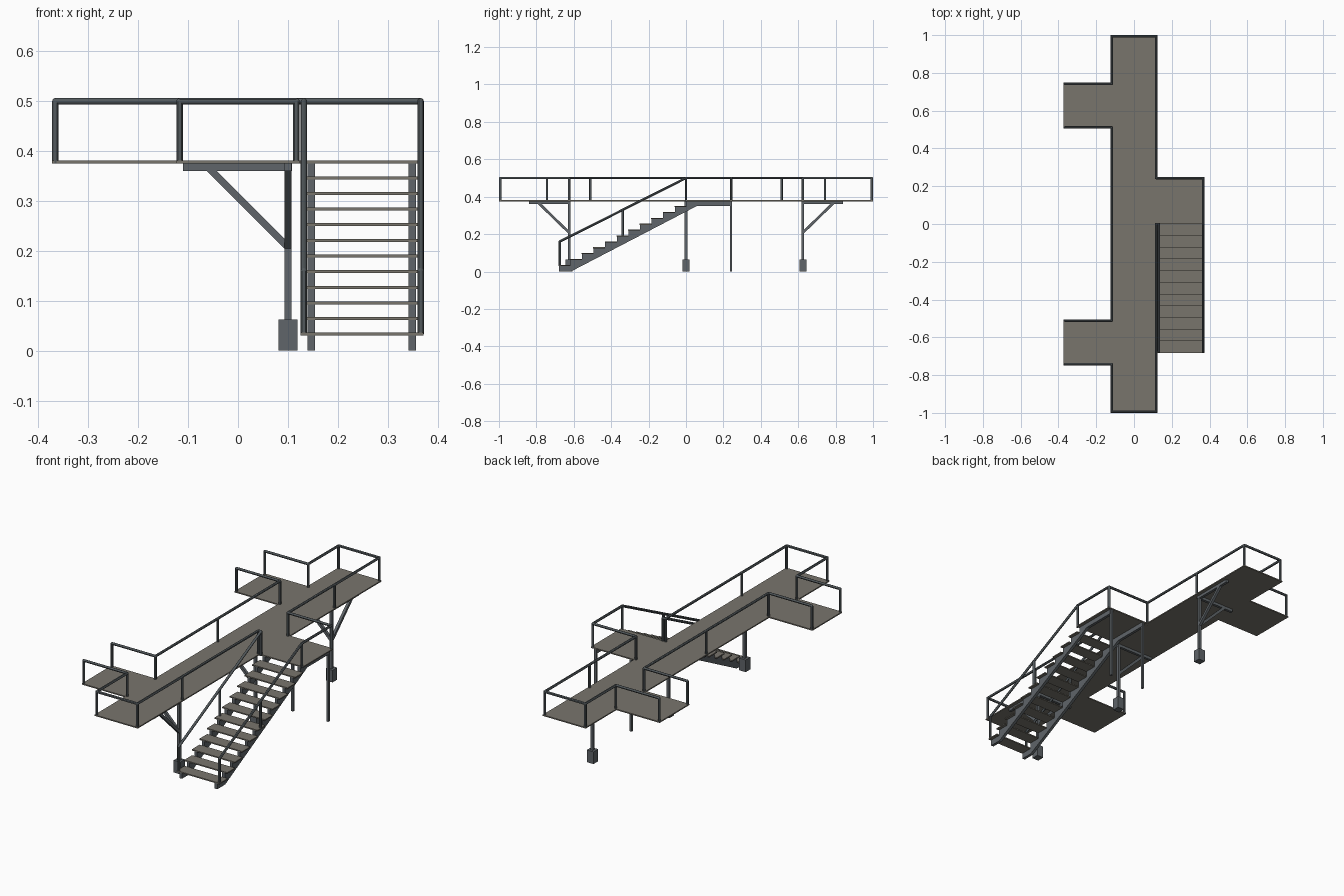
import bpy, bmesh
from mathutils import Vector, Matrix

if "Cube" in bpy.data.objects:
    bpy.data.objects.remove(bpy.data.objects["Cube"])


def material(name, rgb):
    m = bpy.data.materials.new(name)
    m.diffuse_color = (*rgb, 1)
    m.use_nodes = True
    m.node_tree.nodes["Principled BSDF"].inputs["Base Color"].default_value = m.diffuse_color
    return m


DECK = material("warm grey decking", (0.19, 0.178, 0.152))
STEEL = material("blue grey steel", (0.115, 0.13, 0.142))
RAIL = material("dark rail steel", (0.085, 0.1, 0.108))


def finish(bm, name, mat, smooth=False):
    bmesh.ops.recalc_face_normals(bm, faces=bm.faces)
    me = bpy.data.meshes.new(name)
    bm.to_mesh(me)
    bm.free()
    me.materials.append(mat)
    ob = bpy.data.objects.new(name, me)
    bpy.context.collection.objects.link(ob)
    if smooth:
        bpy.context.view_layer.objects.active = ob
        ob.select_set(True)
        bpy.ops.object.shade_smooth_by_angle()
        ob.select_set(False)
    return ob


def add_box(bm, x0, x1, y0, y1, z0, z1):
    size = Matrix.Diagonal((x1 - x0, y1 - y0, z1 - z0, 1))
    mid = Matrix.Translation(((x0 + x1) / 2, (y0 + y1) / 2, (z0 + z1) / 2))
    bmesh.ops.create_cube(bm, size=1, matrix=mid @ size)


def add_bar(bm, a, b, w):
    """Square bar between two points."""
    a, b = Vector(a), Vector(b)
    d = b - a
    rot = d.to_track_quat('Z', 'Y').to_matrix().to_4x4()
    bmesh.ops.create_cube(bm, size=1, matrix=Matrix.Translation((a + b) / 2) @ rot
                          @ Matrix.Diagonal((w, w, d.length, 1)))


R = 0.0065


def add_tube(bm, points):
    """Round tube along points with ball joints at the bends."""
    pts = [Vector(p) for p in points]
    for a, b in zip(pts, pts[1:]):
        d = b - a
        rot = d.to_track_quat('Z', 'Y').to_matrix().to_4x4()
        bmesh.ops.create_cone(bm, cap_ends=True, segments=12, radius1=R, radius2=R,
                              depth=d.length, matrix=Matrix.Translation((a + b) / 2) @ rot)
    for p in pts[1:-1]:
        bmesh.ops.create_uvsphere(bm, u_segments=12, v_segments=6, radius=R,
                                  matrix=Matrix.Translation(p))


TOP, FLOOR, HAND = 0.381, 0.375, 0.5
W, OUT = 0.124, 0.373          # walkway half width, outer reach

# Decks
for name, dims in {"walkway_deck": (-W, W, -1, 1),
                   "front_side_deck": (-OUT, -W, -0.749, -0.505),
                   "back_side_deck": (-OUT, -W, 0.505, 0.749),
                   "stair_landing_deck": (W, OUT, 0, 0.249)}.items():
    bm = bmesh.new()
    add_box(bm, *dims, FLOOR, TOP)
    finish(bm, name, DECK)

# Stair treads
N, Y0, Z0 = 11, -0.682, 0.036
RUN, RISE = -Y0 / N, (TOP - Z0) / N
bm = bmesh.new()
for i in range(N):
    y, z = Y0 + RUN * i, Z0 + RISE * i
    add_box(bm, W + 0.001, OUT - 0.001, y, y + RUN + 0.002, z - 0.006, z)
finish(bm, "stair_treads", DECK)

# Stepped stringers running on under the landing
profile = [(Y0 + 0.002, 0)]
for i in range(N):
    z = Z0 + RISE * i - 0.006
    profile += [(Y0 + RUN * i + 0.002, z), (Y0 + RUN * (i + 1) + 0.002, z)]
profile += [(0.002, FLOOR), (0.241, FLOOR), (0.241, 0.351), (0.06, 0.351), (-0.615, 0)]
for name, x in (("left_stringer", 0.139), ("right_stringer", 0.342)):
    bm = bmesh.new()
    face = bm.faces.new([bm.verts.new((x, y, z)) for y, z in profile])
    ext = bmesh.ops.extrude_face_region(bm, geom=[face])
    verts = [g for g in ext["geom"] if isinstance(g, bmesh.types.BMVert)]
    bmesh.ops.translate(bm, verts=verts, vec=(0.015, 0, 0))
    finish(bm, name, STEEL)

# Landing legs
bm = bmesh.new()
for x in (0.1465, 0.3495):
    add_box(bm, x - 0.006, x + 0.006, 0.234, 0.246, 0, FLOOR)
finish(bm, "landing_legs", STEEL)

# Support columns with footings, beams and braces
for name, y, s in (("front_support", -0.625, -1), ("middle_support", 0, 0),
                   ("back_support", 0.625, 1)):
    bm = bmesh.new()
    add_box(bm, 0.093, 0.107, y - 0.007, y + 0.007, 0, FLOOR)
    add_box(bm, 0.081, 0.119, y - 0.019, y + 0.019, 0, 0.063)
    add_box(bm, -0.11, 0.108, y - 0.007, y + 0.007, 0.36, FLOOR)
    add_bar(bm, (-0.06, y, 0.368), (0.1, y, 0.208), 0.014)
    if s:
        a, b = sorted((y, y + s * 0.215))
        add_box(bm, 0.093, 0.107, a, b, 0.36, FLOOR)
        add_bar(bm, (0.1, y + s * 0.165, 0.368), (0.1, y, 0.208), 0.014)
    finish(bm, name, STEEL)

# Deck railings: each run starts and ends with a post, corners get posts too
C, O, E = 0.117, 0.366, 0.993
runs = {
    "front_railing": [(-O, -0.743), (-C, -0.743), (-C, -E), (C, -E), (C, 0)],
    "left_railing": [(-O, -0.511), (-C, -0.511), (-C, 0), (-C, 0.511), (-O, 0.511)],
    "back_railing": [(-O, 0.743), (-C, 0.743), (-C, E), (C, E), (C, 0.625),
                     (C, 0.243), (O, 0.243), (O, 0)],
}
runs["front_railing"].insert(4, (C, -0.625))
for name, run in runs.items():
    bm = bmesh.new()
    ends = [(*run[0], FLOOR)], [(*run[-1], FLOOR)]
    add_tube(bm, ends[0] + [(*p, HAND) for p in run] + ends[1])
    for p in run[1:-1]:
        add_tube(bm, [(*p, FLOOR), (*p, HAND)])
    finish(bm, name, RAIL, True)

# Sloped stair railings
yb = Y0 + 0.007
for name, x in (("left_stair_railing", 0.132), ("right_stair_railing", O)):
    bm = bmesh.new()
    add_tube(bm, [(x, yb, Z0 - 0.003), (x, yb, 0.16), (x, 0, HAND), (x, 0, FLOOR)])
    add_tube(bm, [(x, yb / 2, 0.19), (x, yb / 2, 0.33)])
    if x < 0.2:
        add_tube(bm, [(C, 0, HAND), (x, 0, HAND)])
    finish(bm, name, RAIL, True)
